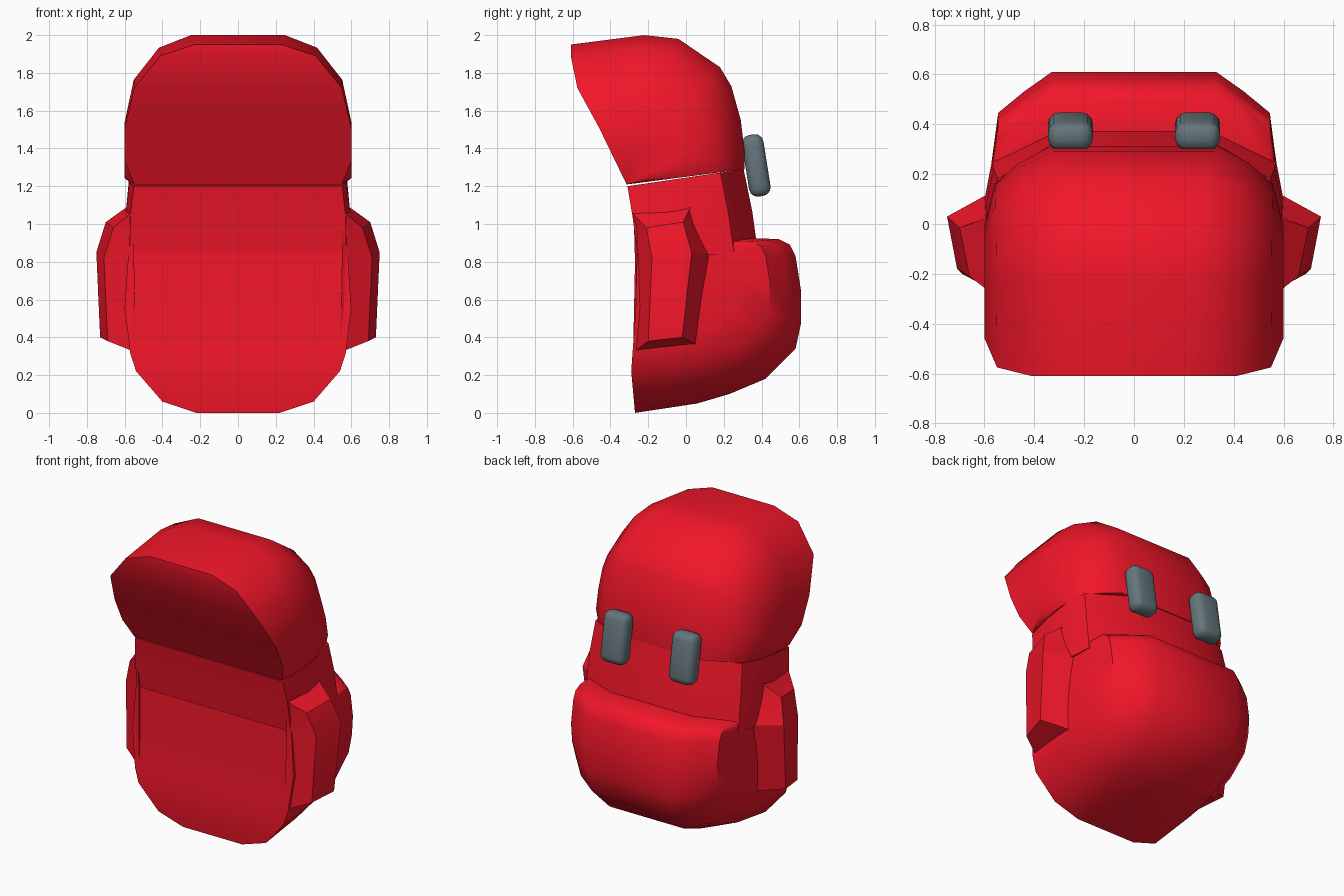
import bpy, bmesh, math

if "Cube" in bpy.data.objects:
    bpy.data.objects.remove(bpy.data.objects["Cube"])

# Side-view curve (z, y) of the curved front panel
FRONT = [(0, -.27), (.22, -.29), (.36, -.28), (.78, -.25), (1.05, -.285), (1.2, -.31),
         (1.5, -.455), (1.72, -.575), (1.89, -.61), (1.95, -.61)]


def front_y(z):
    for (z0, y0), (z1, y1) in zip(FRONT, FRONT[1:]):
        if z <= z1:
            return y0 + (y1 - y0) * (z - z0) / (z1 - z0)
    return FRONT[-1][1]


def material(name, rgb):
    m = bpy.data.materials.new(name)
    m.diffuse_color = (*rgb, 1)
    m.use_nodes = True
    m.node_tree.nodes["Principled BSDF"].inputs["Base Color"].default_value = m.diffuse_color
    return m


def finish(bm, name, mat, angle):
    bmesh.ops.remove_doubles(bm, verts=bm.verts, dist=.0005)
    bmesh.ops.recalc_face_normals(bm, faces=bm.faces)
    me = bpy.data.meshes.new(name)
    bm.to_mesh(me)
    bm.free()
    ob = bpy.data.objects.new(name, me)
    bpy.context.collection.objects.link(ob)
    me.materials.append(mat)
    bpy.ops.object.select_all(action='DESELECT')
    ob.select_set(True)
    bpy.context.view_layer.objects.active = ob
    bpy.ops.object.shade_smooth_by_angle(angle=math.radians(angle))
    return ob


def loft(name, rings, mat, angle=40):
    """Skin closed rings; the ends are capped with strips of quads."""
    bm = bmesh.new()
    vs = [[bm.verts.new(p) for p in r] for r in rings]
    n = len(vs[0])
    for a, b in zip(vs, vs[1:]):
        for i in range(n):
            j = (i + 1) % n
            bm.faces.new((a[i], a[j], b[j], b[i]))
    for r in (vs[0], vs[-1]):
        for i in range(n // 2 - 1):
            bm.faces.new((r[i], r[i + 1], r[n - 2 - i], r[n - 1 - i]))
    return finish(bm, name, mat, angle)


def arch(c, p, half, hug=False, wide=1):
    """Mirrored arch from hinge point c to outer point p, both (y, z)."""
    pts = []
    for x, s in half:
        y, z = c[0] + (p[0] - c[0]) * s, c[1] + (p[1] - c[1]) * s
        pts.append((x * wide, front_y(z) if hug else y, z))
    return pts + [(-x, y, z) for x, y, z in reversed(pts)]


def blend(a, b, t):
    return [(p[0] + (q[0] - p[0]) * t, p[1] + (q[1] - p[1]) * t) for p, q in zip(a, b)]


red = material("red_fabric", (.88, .008, .022))
grey = material("buckle_grey", (.13, .18, .2))

# Top lid: arches fanned about the lower front edge
prof = [(-.61, 1.95), (-.22, 2.0), (-.04, 1.98), (.18, 1.83), (.24, 1.73),
        (.29, 1.55), (.31, 1.38), (.31, 1.29)]
a0 = [(.55, 0), (.6, .17), (.6, .4), (.55, .69), (.41, .92), (.23, 1)]
a1 = [(.55, 0), (.6, .2), (.6, .5), (.56, .77), (.47, .89), (.36, 1)]
n = len(prof) - 1
loft("lid", [arch((-.31, 1.21), p, blend(a0, a1, i / n), i == 0, .965 if i == n else 1)
             for i, p in enumerate(prof)], red)

# Upper body between lid and back pocket
u = [(.575, 0), (.6, .3), (.6, .55), (.57, .8), (.31, 1)]
loft("upper_body", [arch((-.25, .8), (.38, .86), u), arch((-.285, 1.05), (.35, 1.07), u, False, .99),
                    arch((-.31, 1.2), (.305, 1.29), u, False, .96)], red)

# Lower body with bulging back pocket, fanned down to the base
prof = [(.36, .925), (.49, .92), (.55, .89), (.58, .83), (.61, .64), (.61, .48),
        (.58, .34), (.42, .18), (.23, .1), (.06, .05), (-.27, 0)]
a0 = [(.58, 0), (.6, .3), (.572, .57), (.545, .81), (.33, 1)]
a1 = [(.58, 0), (.6, .35), (.57, .63), (.54, .74), (.4, .93), (.22, 1)]
a0.insert(4, (.44, .91))
n = len(prof) - 1
loft("lower_body", [arch((-.253, .85), p, blend(a0, a1, max(0, (i - 4) / (n - 4))), i == n)
                    for i, p in enumerate(prof)], red)

# Side pockets: rows of inner back, outer back, outer front, inner front
rows = [[(.55, .03, 1.1), (.575, .03, 1.1), (.57, -.28, 1.055), (.55, -.28, 1.055)],
        [(.55, .06, 1.0), (.7, -.015, 1.01), (.66, -.21, .98), (.55, -.275, .98)],
        [(.55, .14, .84), (.75, .03, .85), (.71, -.18, .82), (.55, -.27, .8)],
        [(.54, .06, .36), (.73, -.02, .4), (.69, -.2, .38), (.54, -.28, .32)]]
for side, sx in (("right", 1), ("left", -1)):
    loft(side + "_side_pocket", [[(sx * x, y, z) for x, y, z in r] for r in rows], red, 20)

    # Rounded strap buckle
    bm = bmesh.new()
    bmesh.ops.create_cube(bm, size=1)
    bmesh.ops.scale(bm, vec=(.18, .115, .33), verts=bm.verts)
    bmesh.ops.bevel(bm, geom=bm.edges[:], offset=.045, segments=3, profile=.5, affect='EDGES')
    ob = finish(bm, side + "_buckle", grey, 50)
    ob.location = (sx * .255, .372, 1.31)
    ob.rotation_euler.x = math.radians(9)
